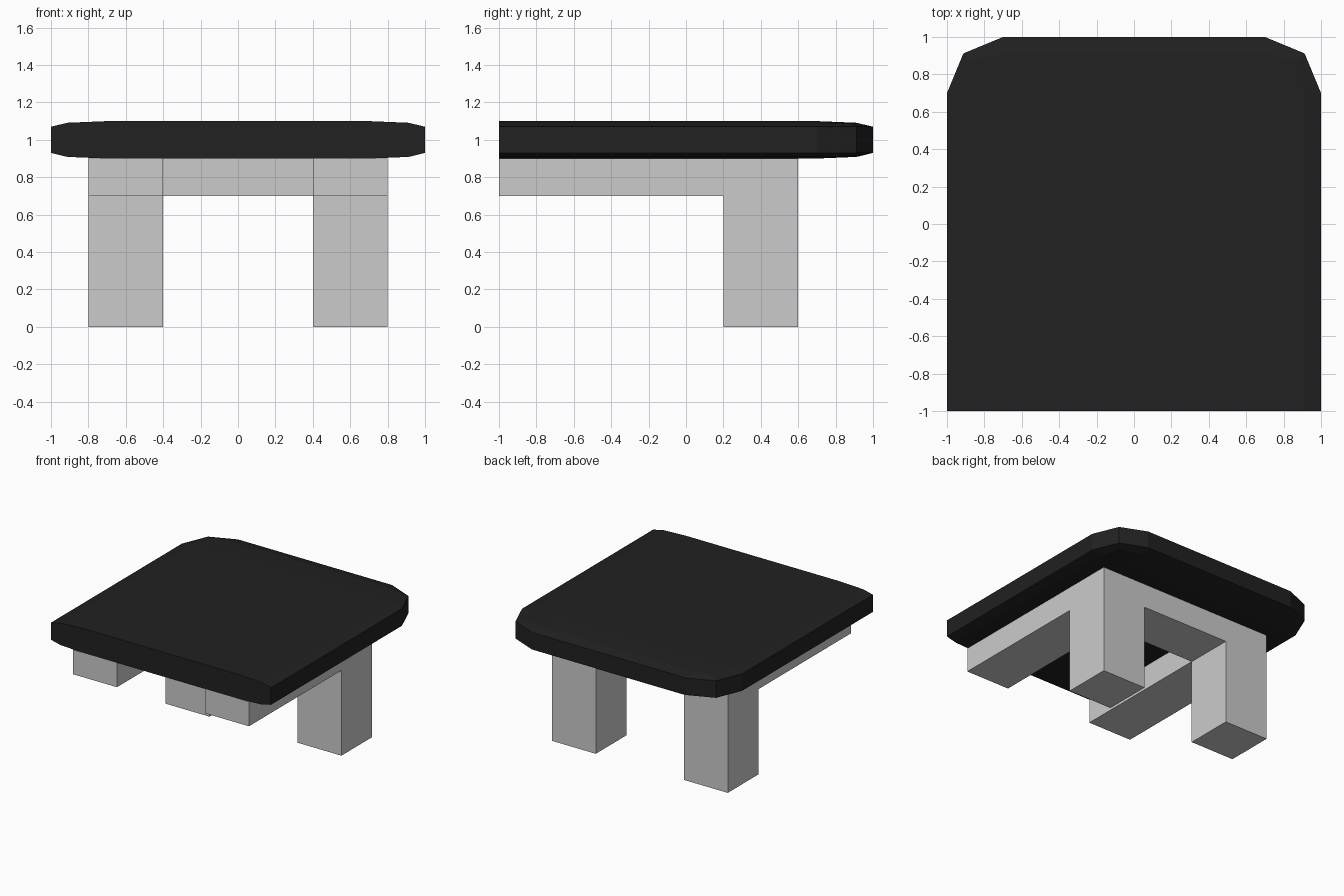
import bpy
import bmesh

if "Cube" in bpy.data.objects:
    bpy.data.objects.remove(bpy.data.objects["Cube"])


def finish(bm, name):
    bmesh.ops.recalc_face_normals(bm, faces=bm.faces[:])
    mesh = bpy.data.meshes.new(name)
    bm.to_mesh(mesh)
    bm.free()
    obj = bpy.data.objects.new(name, mesh)
    bpy.context.collection.objects.link(obj)
    return obj


def extrude_down(bm, faces, depth):
    # Extrude faces downward and return the new bottom faces
    new = bmesh.ops.extrude_face_region(bm, geom=faces)["geom"]
    verts = [g for g in new if isinstance(g, bmesh.types.BMVert)]
    bmesh.ops.translate(bm, verts=verts, vec=(0, 0, -depth))
    return [g for g in new if isinstance(g, bmesh.types.BMFace)]


# Table top: cube rounded everywhere except around its flat front, then flattened
bm = bmesh.new()
bmesh.ops.create_cube(bm, size=2)
edges = [e for e in bm.edges if not all(v.co.y < -0.9 for v in e.verts)]
bmesh.ops.bevel(bm, geom=edges, offset=0.3, offset_type='OFFSET', segments=2,
                profile=0.5, affect='EDGES', clamp_overlap=True)
bmesh.ops.scale(bm, verts=bm.verts[:], vec=(1, 1, 0.1))
bmesh.ops.translate(bm, verts=bm.verts[:], vec=(0, 0, 1))
table_top = finish(bm, "table_top")
black = bpy.data.materials.new("black")
black.diffuse_color = (0.015, 0.015, 0.015, 1)
black.use_nodes = True
black.node_tree.nodes["Principled BSDF"].inputs["Base Color"].default_value = black.diffuse_color
table_top.data.materials.append(black)

# Under-frame: U-shaped rails with two back legs drawn down from the corners
bm = bmesh.new()
xs, ys = (-0.8, -0.4, 0.4, 0.8), (-1, 0.2, 0.6)
grid = [[bm.verts.new((x, y, 0.9)) for y in ys] for x in xs]
plan = [bm.faces.new((grid[i][j], grid[i + 1][j], grid[i + 1][j + 1], grid[i][j + 1]))
        for i in range(3) for j in range(2) if (i, j) != (1, 0)]
loose = [v for v in bm.verts if not v.link_faces]
bmesh.ops.delete(bm, geom=loose, context='VERTS')

# Solid rails: keep a copy of the plan as the top cap
top_cap = bmesh.ops.duplicate(bm, geom=plan)["geom"]
bottoms = extrude_down(bm, plan, 0.2)
corners = [f for f in bottoms
           if f.calc_center_median().y > 0.3 and abs(f.calc_center_median().x) > 0.5]
for corner in corners:
    extrude_down(bm, [corner], 0.7)
    if corner.is_valid:
        bmesh.ops.delete(bm, geom=[corner], context='FACES_ONLY')
bm.faces.ensure_lookup_table()

# Drop doubled caps and weld the shell
bmesh.ops.remove_doubles(bm, verts=bm.verts[:], dist=0.0001)
seen = {}
extra = []
for f in bm.faces:
    key = frozenset(v.index for v in f.verts)
    if key in seen:
        extra.append(f)
    seen[key] = f
if extra:
    bmesh.ops.delete(bm, geom=extra, context='FACES_ONLY')
finish(bm, "rails_and_legs")
